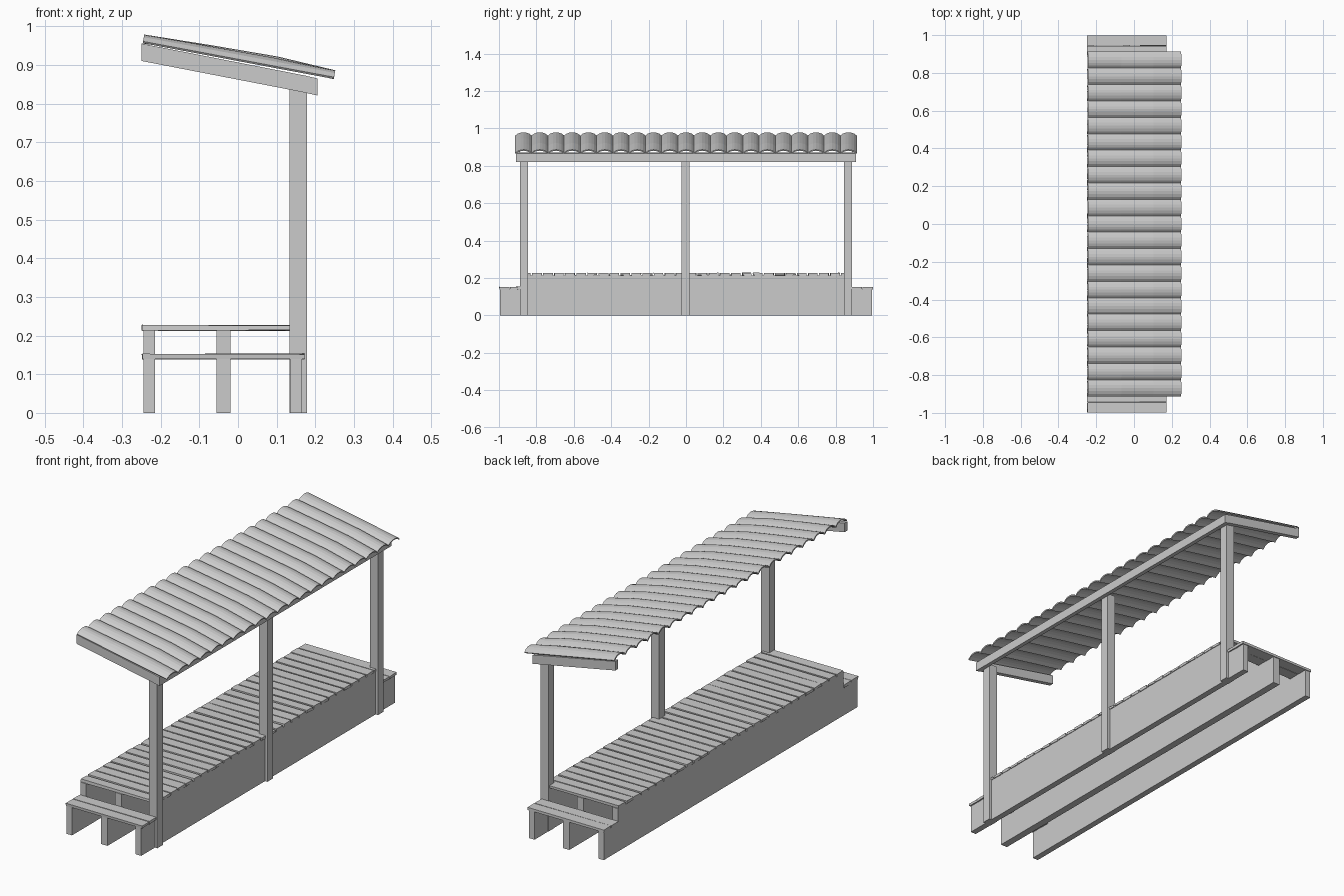
import bpy, bmesh, math, random
from mathutils import Matrix, Vector

if "Cube" in bpy.data.objects:
    bpy.data.objects.remove(bpy.data.objects["Cube"])

random.seed(4)


def finish(name, bm):
    bmesh.ops.recalc_face_normals(bm, faces=bm.faces)
    me = bpy.data.meshes.new(name)
    bm.to_mesh(me)
    bm.free()
    ob = bpy.data.objects.new(name, me)
    bpy.context.collection.objects.link(ob)
    return ob


def extrude(name, pts, offset):
    """Extrude a closed polygon along a vector."""
    bm = bmesh.new()
    face = bm.faces.new([bm.verts.new(p) for p in pts])
    res = bmesh.ops.extrude_face_region(bm, geom=[face])
    verts = [v for v in res["geom"] if isinstance(v, bmesh.types.BMVert)]
    bmesh.ops.translate(bm, verts=verts, vec=offset)
    return finish(name, bm)


def box(name, lo, hi, jitter=0.0, turn=0.0):
    lo, hi = Vector(lo), Vector(hi)
    bm = bmesh.new()
    bmesh.ops.create_cube(bm, size=1)
    size = hi - lo
    mid = (lo + hi) / 2
    for v in bm.verts:
        v.co = Vector([a * b for a, b in zip(v.co, size)])
        v.co += Vector([random.uniform(-jitter, jitter) for _ in range(3)])
    bm.transform(Matrix.Translation(mid) @ Matrix.Rotation(turn, 4, 'Z'))
    return finish(name, bm)


# Three stringers, stepped down at both ends
half = [(0.995, 0), (0.995, 0.14), (0.885, 0.14), (0.885, 0.214)]
outline = half + [(-y, z) for y, z in reversed(half)]
for i, (x0, x1) in enumerate([(-0.245, -0.215), (-0.056, -0.02), (0.135, 0.165)]):
    extrude(f"stringer_{i + 1}", [(x0, y, z) for y, z in outline], (x1 - x0, 0, 0))

# Deck planks, slightly uneven
count = 30
pitch = 1.77 / count
for i in range(count):
    y = -0.885 + pitch * (i + 0.5)
    w = 0.0255 + random.uniform(-0.001, 0.001)
    box(f"deck_plank_{i + 1}", (-0.248, y - w, 0.2135), (0.168, y + w, 0.2265),
        0.0015, random.uniform(-0.006, 0.006))

# Two planks on each end step
for s, end in ((-1, "front"), (1, "back")):
    for k, y in enumerate((0.971, 0.914)):
        box(f"{end}_step_plank_{k + 1}", (-0.248, s * y - 0.027, 0.139),
            (0.172, s * y + 0.027, 0.152), 0.0012)

# Posts
for name, y in (("front", -0.866), ("middle", -0.002), ("back", 0.866)):
    box(f"{name}_post", (0.133, y - 0.022, 0), (0.178, y + 0.022, 0.84))

# Sloping end rafters
for s, end in ((-1, "front"), (1, "back")):
    extrude(f"{end}_rafter",
            [(-0.249, s * 0.888, 0.910), (0.18, s * 0.888, 0.827),
             (0.18, s * 0.888, 0.871), (-0.249, s * 0.888, 0.955)],
            (0, s * 0.022, 0))

# Long beam carrying the low side of the roof
extrude("roof_beam",
        [(0.178, -0.91, 0.827), (0.205, -0.91, 0.821),
         (0.205, -0.91, 0.865), (0.178, -0.91, 0.871)], (0, 1.82, 0))

# Corrugated roof: rounded ridges meeting in sharp valleys, slightly bowed
ridges, seg = 21, 6
bm = bmesh.new()
rows = []
for x, z, bow in ((-0.246, 0.9585, 0), (-0.07, 0.9255, 0.005),
                  (0.1, 0.8935, 0.008), (0.248, 0.866, 0)):
    row = []
    for i in range(ridges * seg + 1):
        t = i / (ridges * seg)
        y = -0.912 + 1.824 * t
        arch = 0.017 * math.sin(math.pi * (i % seg) / seg) ** 0.7
        sag = bow * min(1, 5 * math.sin(math.pi * t))
        row.append(bm.verts.new((x + arch * 0.18, y, z + arch + sag)))
    rows.append(row)
for a, b in zip(rows, rows[1:]):
    for i in range(len(a) - 1):
        bm.faces.new((a[i], b[i], b[i + 1], a[i + 1]))
roof = finish("corrugated_roof", bm)
mod = roof.modifiers.new("thickness", 'SOLIDIFY')
mod.thickness = 0.006
mod.offset = 0
